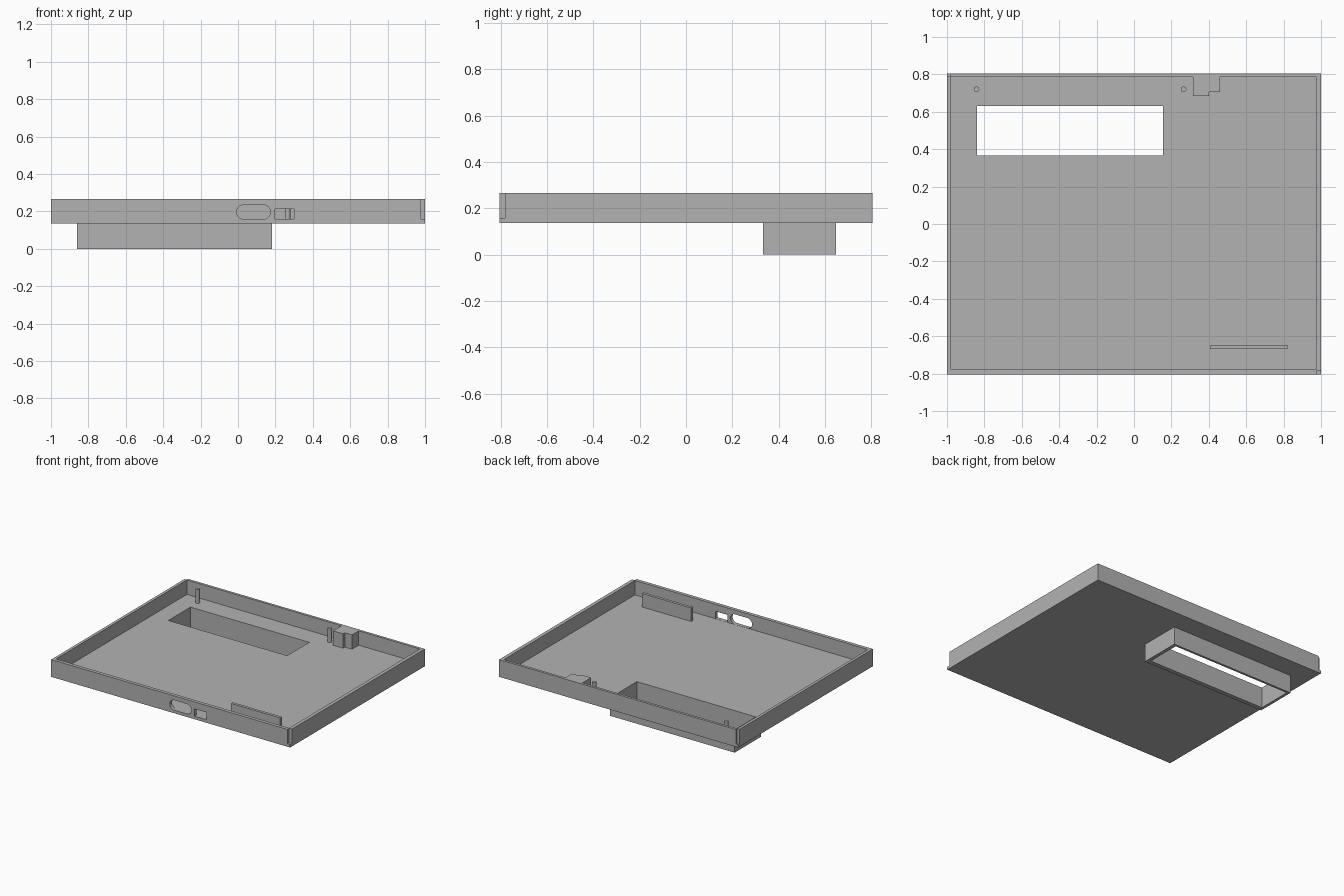
import bpy, bmesh, math
from mathutils import Matrix

if "Cube" in bpy.data.objects:
    bpy.data.objects.remove(bpy.data.objects["Cube"])

grey = bpy.data.materials.new("plain grey")
grey.diffuse_color = (0.45, 0.45, 0.45, 1)
grey.use_nodes = True
grey.node_tree.nodes["Principled BSDF"].inputs["Base Color"].default_value = grey.diffuse_color

BOTTOM, FLOOR, TOP = 0.136, 0.158, 0.267   # tray underside, inner floor, rim


def finish(name, bm):
    bmesh.ops.recalc_face_normals(bm, faces=bm.faces)
    mesh = bpy.data.meshes.new(name)
    bm.to_mesh(mesh)
    bm.free()
    mesh.materials.append(grey)
    obj = bpy.data.objects.new(name, mesh)
    bpy.context.collection.objects.link(obj)
    return obj


def prism(name, points, low, high, matrix=None):
    """Extrude an outline from low to high along z, then place it."""
    bm = bmesh.new()
    base = bm.faces.new([bm.verts.new((x, y, low)) for x, y in points])
    top = bmesh.ops.extrude_face_region(bm, geom=[base])["geom"]
    for v in top:
        if isinstance(v, bmesh.types.BMVert):
            v.co.z = high
    if matrix:
        bm.transform(matrix)
    return finish(name, bm)


def box(name, x0, x1, y0, y1, z0, z1):
    return prism(name, [(x0, y0), (x1, y0), (x1, y1), (x0, y1)], z0, z1)


def cut(target, cutters):
    """Subtract each cutter and bake the result."""
    for c in cutters:
        mod = target.modifiers.new("cut", 'BOOLEAN')
        mod.operation, mod.solver, mod.object = 'DIFFERENCE', 'EXACT', c
        bpy.context.view_layer.objects.active = target
        bpy.ops.object.modifier_apply(modifier=mod.name)
        bpy.data.objects.remove(c)


def pill(x0, x1, z0, z1, segments=12):
    """Rounded slot outline in the front plane."""
    r = (z1 - z0) / 2
    pts = []
    for cx, start in ((x1 - r, -90), (x0 + r, 90)):
        for i in range(segments + 1):
            a = math.radians(start + 180 * i / segments)
            pts.append((cx + r * math.cos(a), z0 + r + r * math.sin(a)))
    return pts


# Tray: floor and walls with the window, front ports and two corner notches
tray = box("tray", -1, 1, -0.805, 0.805, BOTTOM, TOP)
upright = Matrix.Rotation(math.radians(90), 4, 'X')   # outline (x, z), depth along -y
cut(tray, [
    box("cavity", -0.978, 0.973, -0.779, 0.786, FLOOR, 0.4),
    box("window", -0.84, 0.155, 0.366, 0.631, 0, 0.2),
    prism("slot", pill(-0.008, 0.174, FLOOR + 0.001, 0.235), 0.7, 0.9, upright),
    box("port", 0.198, 0.30, -0.9, -0.7, FLOOR + 0.001, 0.214),
    box("front_notch", 0.976, 1.1, -0.9, -0.782, FLOOR, 0.4),
    box("back_notch", -1.1, -0.981, 0.789, 0.9, FLOOR, 0.4),
])

# Rectangular collar around the window, below the tray
collar = box("window_collar", -0.861, 0.182, 0.333, 0.648, 0, BOTTOM)
cut(collar, [box("collar_hole", -0.84, 0.155, 0.366, 0.631, -0.1, 0.3)])

# Locating pins
for side, x in (("left", -0.842), ("right", 0.265)):
    ring = [(x + 0.015 * math.cos(math.tau * i / 24),
             0.72 + 0.015 * math.sin(math.tau * i / 24)) for i in range(24)]
    pin = prism(side + "_pin", ring, FLOOR, 0.262)
    bpy.ops.object.select_all(action='DESELECT')
    pin.select_set(True)
    bpy.context.view_layer.objects.active = pin
    bpy.ops.object.shade_smooth_by_angle(angle=math.radians(30))

# Stepped block on the back wall
prism("stepped_block", [(0.315, 0.787), (0.315, 0.685), (0.40, 0.685),
                        (0.40, 0.706), (0.46, 0.706), (0.46, 0.787)], FLOOR, TOP)

# Thin upright rib near the front
box("support_rib", 0.41, 0.82, -0.668, -0.647, FLOOR, 0.26)
